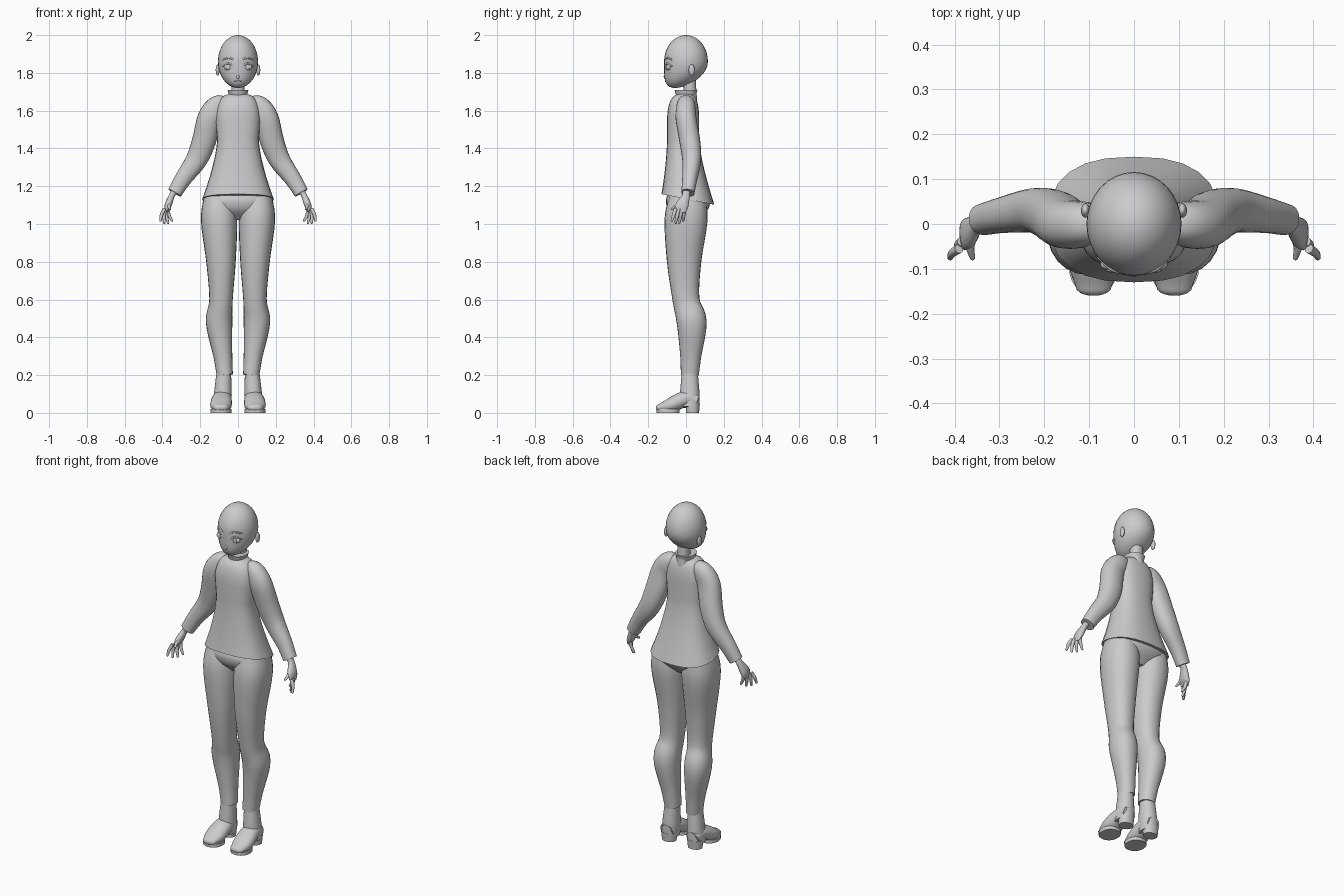
import bpy, bmesh, math
from mathutils import Vector

cube = bpy.data.objects.get("Cube")
if cube:
    bpy.data.objects.remove(cube, do_unlink=True)

colour = (0.6, 0.6, 0.6, 1)
grey = bpy.data.materials.new("plain grey")
grey.use_nodes = True
grey.diffuse_color = colour
grey.node_tree.nodes["Principled BSDF"].inputs["Base Color"].default_value = colour

SIDEWAYS = Vector((1, 0, 0))
DEPTHWAYS = Vector((0, 1, 0))


def finish(name, bm, mirror):
    """Turn a bmesh into a smooth object, optionally mirrored to the other side."""
    bmesh.ops.recalc_face_normals(bm, faces=bm.faces)
    for face in bm.faces:
        face.smooth = len(face.verts) <= 4
    mesh = bpy.data.meshes.new(name)
    bm.to_mesh(mesh)
    bm.free()
    mesh.materials.append(grey)
    part = bpy.data.objects.new(name, mesh)
    bpy.context.collection.objects.link(part)
    if mirror:
        part.modifiers.new("mirror", "MIRROR").use_mirror_merge = False


def loft(name, rings, mirror=False, sides=24, squareness=0.9):
    """Skin closed rings, each a centre with its two half axes."""
    bm = bmesh.new()
    rows = []
    for centre, across, along in rings:
        row = []
        for i in range(sides):
            angle = math.tau * i / sides
            c, s = math.cos(angle), math.sin(angle)
            c = math.copysign(abs(c) ** squareness, c)
            s = math.copysign(abs(s) ** squareness, s)
            row.append(bm.verts.new(centre + across * c + along * s))
        rows.append(row)
    for low, high in zip(rows, rows[1:]):
        for i in range(sides):
            bm.faces.new((low[i - 1], low[i], high[i], high[i - 1]))
    bm.faces.new(rows[0])
    bm.faces.new(rows[-1])
    finish(name, bm, mirror)


def spline(points, steps=5):
    """Smooth curve through every point, radius included."""
    pts = [Vector(p) for p in points]
    pts = [pts[0] * 2 - pts[1]] + pts + [pts[-1] * 2 - pts[-2]]
    curve = []
    for a, b, c, d in zip(pts, pts[1:], pts[2:], pts[3:]):
        for k in range(steps):
            t = k / steps
            bend = a * 2 - b * 5 + c * 4 - d
            twist = b * 3 - a - c * 3 + d
            curve.append(b + ((c - a) * t + bend * t ** 2 + twist * t ** 3) / 2)
    return curve + [pts[-2]]


def limb(name, points, axis=SIDEWAYS, flat=(1, 1), dome=False, mirror=True):
    """Tube through x, y, z, radius points; flat scales its second axis from start to end."""
    curve = spline(points)
    last = len(curve) - 1
    rings = []
    for i, p in enumerate(curve):
        ahead = (curve[min(i + 1, last)] - curve[max(i - 1, 0)]).xyz.normalized()
        across = (axis - ahead * axis.dot(ahead)).normalized()
        ratio = flat[0] + (flat[1] - flat[0]) * i / last
        rings.append((p.xyz, across * p.w, ahead.cross(across) * p.w * ratio))
    if dome:
        centre, across, along = rings[-1]
        for k in range(1, 5):
            angle = k * math.pi / 10
            shift = ahead * along.length * math.sin(angle)
            rings.append((centre + shift, across * math.cos(angle), along * math.cos(angle)))
    loft(name, rings, mirror)


def ball(name, centre, size, mirror=False, shape=lambda v: v):
    """Ellipsoid whose unit sphere can first be bent by a shape rule."""
    bm = bmesh.new()
    bmesh.ops.create_uvsphere(bm, u_segments=32, v_segments=20, radius=1)
    for vert in bm.verts:
        v = shape(vert.co)
        vert.co = Vector(a * s + c for a, s, c in zip(v, size, centre))
    finish(name, bm, mirror)


def jaw(v):
    """Slide the lower half of the head forward into a chin."""
    return Vector((v.x, v.y - max(0, -v.z) ** 2 / 2, v.z))


# Head, neck and face
ball("head", (0, 0, 1.86), (0.106, 0.116, 0.14), shape=jaw)
limb("neck", [(0, 0.02, 1.64, 0.04), (0, 0.02, 1.72, 0.034), (0, 0.01, 1.8, 0.04)], mirror=False)
ball("nose", (0, -0.11, 1.78), (0.008, 0.008, 0.012))
ball("lips", (0, -0.106, 1.756), (0.02, 0.005, 0.005))
ball("ear", (0.108, 0.03, 1.815), (0.01, 0.016, 0.03), mirror=True)
ball("eye", (0.05, -0.09, 1.83), (0.025, 0.015, 0.018), mirror=True)
ball("iris", (0.05, -0.103, 1.83), (0.012, 0.005, 0.014), mirror=True)
for name, height, rise in (("upper_lash", 1.835, 0.015), ("eyebrow", 1.87, 0.01)):
    limb(name, [(0.02, -0.11, height, 0.004), (0.05, -0.1, height + rise, 0.005),
                (0.08, -0.073, height, 0.004)], axis=DEPTHWAYS)

# Shirt: flared slanted hem below, rounded shoulders above
hem, waist, chest = 1.13, 1.45, 1.55
shirt = []
for k in range(9):
    flare = (1 - k / 8) ** 1.5
    front, back = -0.1 - 0.03 * flare, 0.07 + 0.08 * flare
    depth = (back - front) / 2
    centre = Vector((0, (front + back) / 2, hem + (waist - hem) * k / 8))
    slant = Vector((0, depth, -depth * flare / 5))
    shirt.append((centre, SIDEWAYS * (0.11 + 0.08 * flare), slant))
for k in range(9):
    angle = k * math.pi / 18
    shrink = math.sqrt(math.cos(angle))
    centre = Vector((0, -0.015 * shrink, chest + 0.14 * math.sin(angle)))
    shirt.append((centre, SIDEWAYS * 0.12 * shrink, DEPTHWAYS * 0.085 * shrink))
loft("shirt", shirt, squareness=0.8)
limb("collar", [(0, 0, 1.67, 0.045), (0, 0, 1.71, 0.055)], flat=(1.1, 1.1), mirror=False)

# Sleeves
limb("sleeve", [(0.07, 0, 1.63, 0.04), (0.11, 0, 1.62, 0.05), (0.15, 0, 1.56, 0.055),
                (0.18, 0.02, 1.44, 0.055), (0.22, 0.03, 1.34, 0.05), (0.29, 0.02, 1.24, 0.04),
                (0.335, 0.01, 1.165, 0.035)], axis=DEPTHWAYS, flat=(1.2, 1.1))

# Hands: palm, four fanned fingers and a thumb
limb("palm", [(0.33, 0, 1.18, 0.02), (0.35, 0, 1.15, 0.02), (0.37, -0.02, 1.1, 0.034),
              (0.38, -0.03, 1.07, 0.03)], axis=DEPTHWAYS, flat=(1, 0.3), dome=True)


def digit(name, root, tip):
    """Finger with a slight outward bend."""
    a, b = Vector(root), Vector(tip)
    middle = (a + b) / 2 + SIDEWAYS * 0.005
    limb(name, [(*a, 0.01), (*middle, 0.009), (*b, 0.006)], axis=DEPTHWAYS, dome=True)


for i, name in enumerate(("index", "middle", "ring", "little")):
    digit(name + "_finger", (0.39 - i * 0.006, -0.055 + i * 0.016, 1.08),
          (0.41 - i * 0.02, -0.075 + i * 0.02, 1 + 0.012 * abs(i - 1.5)))
digit("thumb", (0.36, -0.03, 1.11), (0.36, -0.075, 1.08))

# Trousers
limb("hips", [(0, 0.01, 1.02, 0.08), (0, 0.01, 1.08, 0.17), (0, 0.01, 1.14, 0.185),
              (0, 0, 1.2, 0.15)], flat=(0.63, 0.63), mirror=False)
limb("trouser_leg", [(0.07, 0.02, 0.2, 0.043), (0.08, 0.025, 0.3, 0.05), (0.1, 0.03, 0.48, 0.07),
                     (0.09, 0, 0.6, 0.062), (0.09, -0.01, 0.8, 0.078), (0.1, 0, 1.02, 0.096),
                     (0.1, 0.01, 1.15, 0.08)], flat=(1.1, 1.2))

# Boots: shaft, foot, heel block and thin sole
limb("boot_shaft", [(0.085, 0.02, 0.03, 0.047), (0.08, 0.02, 0.1, 0.047),
                    (0.075, 0.02, 0.22, 0.038)], flat=(1.1, 1.1))
limb("boot_foot", [(0.085, 0.06, 0.06, 0.04), (0.085, 0, 0.075, 0.05), (0.09, -0.08, 0.042, 0.057),
                   (0.09, -0.14, 0.027, 0.04)], flat=(1, 0.5), dome=True)
limb("boot_heel", [(0.085, 0.035, 0, 0.04), (0.085, 0.035, 0.05, 0.045)], flat=(0.85, 0.85))
limb("boot_sole", [(0.09, -0.095, 0, 0.055), (0.09, -0.095, 0.02, 0.055)], flat=(1.1, 1.1))
